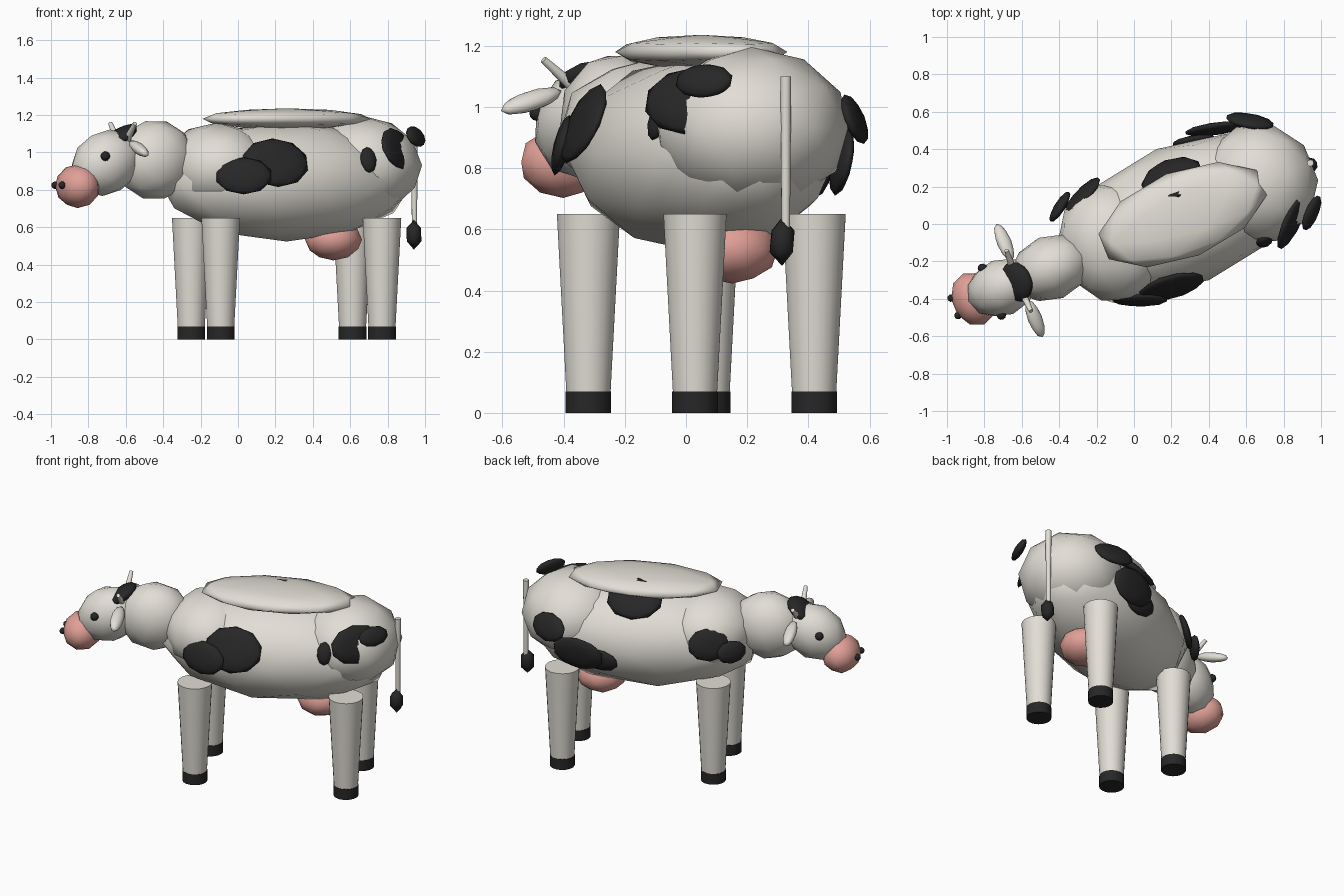
import bpy
import math
from mathutils import Matrix, Vector

if "Cube" in bpy.data.objects:
    bpy.data.objects.remove(bpy.data.objects["Cube"], do_unlink=True)


def material(name, rgb):
    m = bpy.data.materials.new(name)
    m.use_nodes = True
    color = (*rgb, 1.0)
    m.diffuse_color = color
    m.node_tree.nodes["Principled BSDF"].inputs["Base Color"].default_value = color
    return m


WHITE = material("cream white", (0.76, 0.73, 0.67))
BLACK = material("soft black", (0.02, 0.02, 0.02))
PINK = material("pink", (0.75, 0.35, 0.31))

# The animal is built along its own axis (head at -x), then turned as a whole
PLACE = Matrix.Translation((0.26, 0.05, 0)) @ Matrix.Rotation(math.radians(22), 4, "Z")


def finish(name, mat, local):
    ob = bpy.context.object
    ob.name = name
    ob.data.name = name
    ob.data.materials.append(mat)
    ob.data.transform(PLACE @ local)
    return ob


def blob(name, mat, pos, radii, rot=None, detail=2):
    """Faceted, smooth shaded ellipsoid."""
    bpy.ops.mesh.primitive_ico_sphere_add(subdivisions=detail, radius=1.02)
    local = Matrix.Translation(pos) @ (rot or Matrix()) @ Matrix.Diagonal((*radii, 1))
    finish(name, mat, local)
    bpy.ops.object.shade_smooth()


def spot(name, pos, normal, width, height, thick=0.027):
    """Thin coat patch lying against the body along a normal."""
    n = Vector(normal).normalized()
    t = Vector((0, 0, 1)).cross(n).normalized()
    rot = Matrix((t, n.cross(t), n)).transposed().to_4x4()
    blob(name, BLACK, pos, (width, height, thick), rot)


def taper(name, mat, start, end, r1, r2, sides=24):
    """Truncated cone between two points."""
    a, b = Vector(start), Vector(end)
    d = b - a
    bpy.ops.mesh.primitive_cone_add(vertices=sides, radius1=r1, radius2=r2, depth=d.length)
    rot = Vector((0, 0, 1)).rotation_difference(d).to_matrix().to_4x4()
    finish(name, mat, Matrix.Translation((a + b) / 2) @ rot)
    bpy.ops.object.shade_smooth_by_angle(angle=math.radians(50))


def tilt(degrees, axis):
    return Matrix.Rotation(math.radians(degrees), 4, axis)


# Trunk
blob("barrel", WHITE, (0, 0, 0.845), (0.71, 0.37, 0.315))
blob("shoulders", WHITE, (-0.4, 0, 0.92), (0.29, 0.32, 0.235))
blob("rump", WHITE, (0.44, 0, 0.93), (0.31, 0.32, 0.26))
blob("back_pad", WHITE, (0, 0, 1.18), (0.47, 0.23, 0.055))
blob("udder", PINK, (0.27, 0, 0.535), (0.15, 0.15, 0.11))

# Neck and head
blob("neck", WHITE, (-0.76, 0, 0.96), (0.22, 0.17, 0.21), tilt(-15, "Y"))
blob("head", WHITE, (-1.04, 0, 0.945), (0.2, 0.15, 0.165), tilt(-30, "Y"))
blob("muzzle", PINK, (-1.205, 0, 0.82), (0.115, 0.145, 0.115))
blob("forehead_patch", BLACK, (-0.96, 0, 1.085), (0.1, 0.11, 0.04), tilt(-35, "Y"))

# Paired face parts and legs
for side, s in (("left", -1), ("right", 1)):
    blob(side + "_eye", BLACK, (-1.1, s * 0.135, 0.98), (0.025, 0.025, 0.025))
    blob(side + "_nostril", BLACK, (-1.315, s * 0.05, 0.825), (0.02, 0.02, 0.02))
    blob(side + "_ear", WHITE, (-0.94, s * 0.22, 1.02), (0.04, 0.11, 0.03),
         tilt(-17 * s, "X") @ tilt(25, "Y"))
    taper(side + "_horn", WHITE, (-0.95, s * 0.06, 1.06), (-0.945, s * 0.175, 1.155),
          0.021, 0.012, 12)
    for end, x in (("front", -0.465), ("rear", 0.465)):
        name = f"{side}_{end}_"
        taper(name + "leg", WHITE, (x, s * 0.21, 0.07), (x, s * 0.21, 0.65), 0.073, 0.104)
        taper(name + "hoof", BLACK, (x, s * 0.21, 0), (x, s * 0.21, 0.07), 0.075, 0.075)

# Tail
taper("tail", WHITE, (0.737, 0, 0.6), (0.737, 0, 1.1), 0.014, 0.018, 12)
blob("tail_tuft", BLACK, (0.73, -0.01, 0.56), (0.045, 0.045, 0.078), detail=1)

# Coat patches on the left flank
spot("left_shoulder_spot", (-0.384, -0.336, 0.875), (-0.375, -0.927, 0.25), 0.15, 0.1)
spot("left_flank_spot", (-0.2, -0.335, 0.945), (-0.12, -0.99, 0.45), 0.18, 0.14)
spot("left_rump_spot", (0.536, -0.249, 1.02), (0.67, -0.74, 0.35), 0.17, 0.115)
spot("left_rump_small_spot", (0.643, -0.25, 1.085), (0.7, -0.7, 0.5), 0.1, 0.06)
spot("left_hip_spot", (0.352, -0.295, 0.96), (0, -1, 0.3), 0.045, 0.07)

# Coat patches on the right flank
spot("right_hip_spot", (0.334, 0.36, 0.82), (0.24, 0.97, -0.2), 0.165, 0.11)
spot("right_rump_spot", (0.521, 0.329, 0.96), (0.53, 0.85, 0.4), 0.13, 0.085)
spot("right_belly_spot", (0.206, 0.34, 0.78), (0.24, 0.97, -0.25), 0.12, 0.075)
spot("right_shoulder_spot", (-0.459, 0.295, 0.93), (-0.4, 0.9, 0.3), 0.13, 0.1)
spot("right_chest_spot", (-0.593, 0.285, 0.89), (-0.59, 0.81, 0.15), 0.095, 0.07)
spot("back_spot", (0.02, 0.2, 1.14), (0, 0.65, 0.76), 0.17, 0.135, 0.03)
